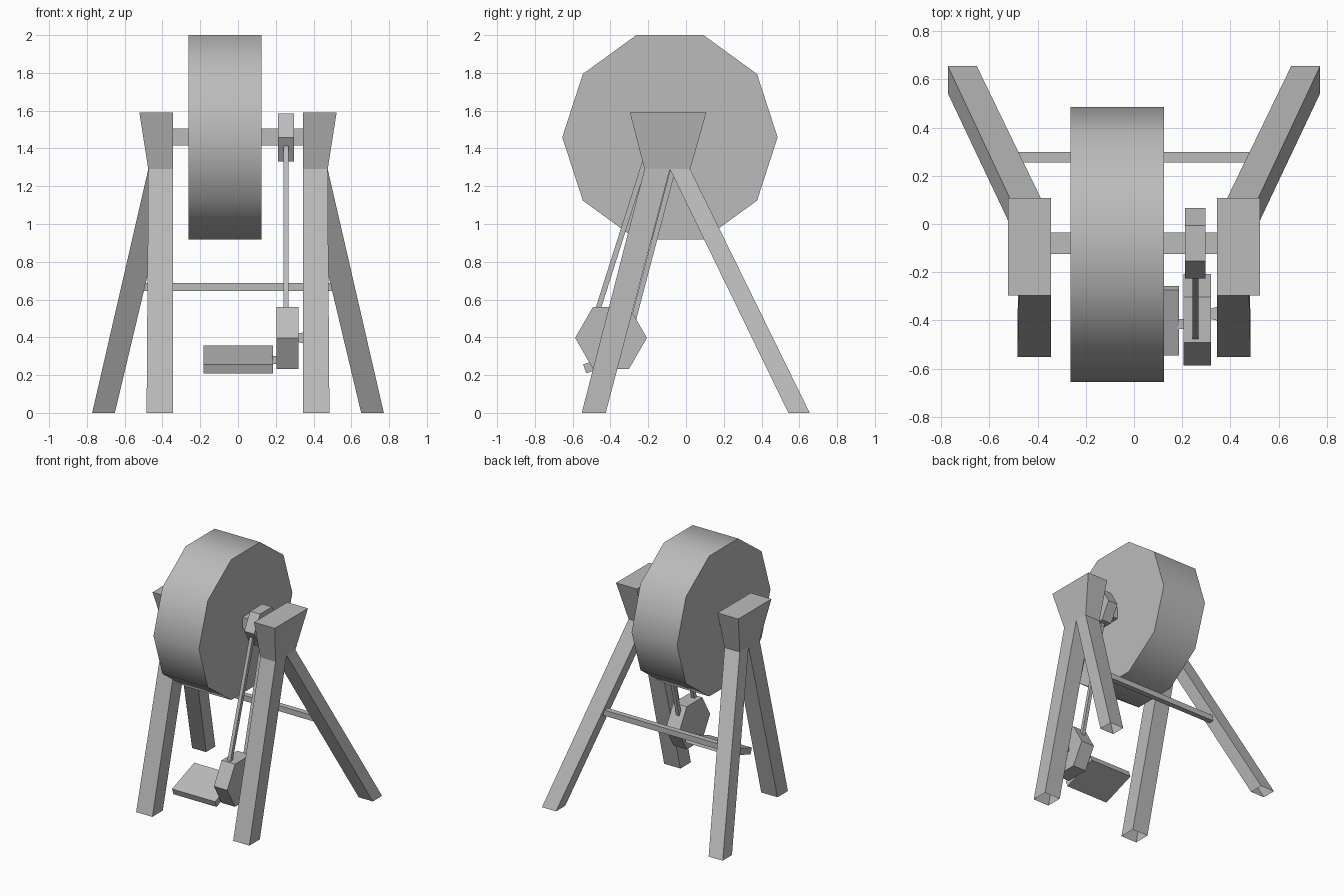
import bpy, bmesh, math
from mathutils import Vector

if "Cube" in bpy.data.objects:
    bpy.data.objects.remove(bpy.data.objects["Cube"])

grey = bpy.data.materials.new("plain_grey")
grey.diffuse_color = (0.5, 0.5, 0.5, 1)
grey.use_nodes = True
grey.node_tree.nodes["Principled BSDF"].inputs["Base Color"].default_value = grey.diffuse_color


def finish(name, bm):
    bmesh.ops.remove_doubles(bm, verts=bm.verts, dist=0.0005)
    bmesh.ops.recalc_face_normals(bm, faces=bm.faces)
    me = bpy.data.meshes.new(name)
    bm.to_mesh(me)
    bm.free()
    me.materials.append(grey)
    ob = bpy.data.objects.new(name, me)
    bpy.context.collection.objects.link(ob)
    return ob


def loft(bm, a, b, cap_a=True, cap_b=True):
    """Join two rings of points with side walls and optional end caps."""
    va, vb = [bm.verts.new(p) for p in a], [bm.verts.new(p) for p in b]
    n = len(va)
    for i in range(n):
        bm.faces.new((va[i], va[(i + 1) % n], vb[(i + 1) % n], vb[i]))
    if cap_a:
        bm.faces.new(va)
    if cap_b:
        bm.faces.new(vb)


def ring(x, y, z, r, sides, turn=0):
    return [(x, y + r * math.cos(turn + math.tau * i / sides),
             z + r * math.sin(turn + math.tau * i / sides)) for i in range(sides)]


def disc(name, x0, x1, y, z, r, sides, turn=0, r1=None):
    bm = bmesh.new()
    loft(bm, ring(x0, y, z, r, sides, turn), ring(x1, y, z, r1 or r, sides, turn))
    return finish(name, bm)


def rect(s, x0, x1, y0, y1, z):
    return [(s * x0, y0, z), (s * x1, y0, z), (s * x1, y1, z), (s * x0, y1, z)]


def bar(name, x0, x1, p, q, t):
    """Flat bar in the y-z plane from p to q, t thick, spanning x0..x1."""
    p, q = Vector(p), Vector(q)
    d = (q - p).normalized()
    n = Vector((-d.y, d.x)) * t / 2
    prof = [p + n, q + n, q - n, p - n]
    bm = bmesh.new()
    loft(bm, [(x0, *v) for v in prof], [(x1, *v) for v in prof])
    return finish(name, bm)


# Side frames: flared head with two splayed legs, open at the feet
for s, side in ((-1, "left"), (1, "right")):
    bm = bmesh.new()
    loft(bm, rect(s, .345, .475, -.22, .022, 1.29),
         rect(s, .345, .522, -.297, .108, 1.59), cap_a=False)
    loft(bm, rect(s, .345, .484, -.552, -.425, 0),
         rect(s, .345, .475, -.22, -.085, 1.29), False, False)
    loft(bm, rect(s, .652, .772, .542, .655, 0),
         rect(s, .345, .475, -.085, .022, 1.29), False, False)
    finish(side + "_frame", bm)

# Grinding wheel with a smooth rim
wheel = disc("grinding_wheel", -.263, .125, -.085, 1.459, .57, 10)
for f in wheel.data.polygons:
    f.use_smooth = abs(f.normal.x) < .5

# Axle and the two hexagonal pulleys
disc("axle", -.35, .35, -.08, 1.46, .0636, 4, math.pi / 4)
disc("upper_pulley", .211, .296, -.08, 1.458, .146, 6)
disc("lower_pulley", .205, .319, -.397, .397, .19, 6)
disc("pulley_pin", .315, .35, -.372, .397, .03, 4, math.pi / 4, .042)

# Drive belts between the pulleys
bar("front_belt", .242, .268, (-.192, 1.41), (-.475, .52), .028)
bar("back_belt", .242, .268, (-.05, 1.36), (-.282, .48), .028)

# Tilted foot pedal and its link
bar("pedal", -.182, .186, (-.536, .233), (-.265, .332), .05)
bar("pedal_link", .18, .21, (-.436, .28), (-.394, .28), .042)

# Rear cross brace
bar("cross_brace", -.53, .53, (.256, .667), (.298, .667), .043)
